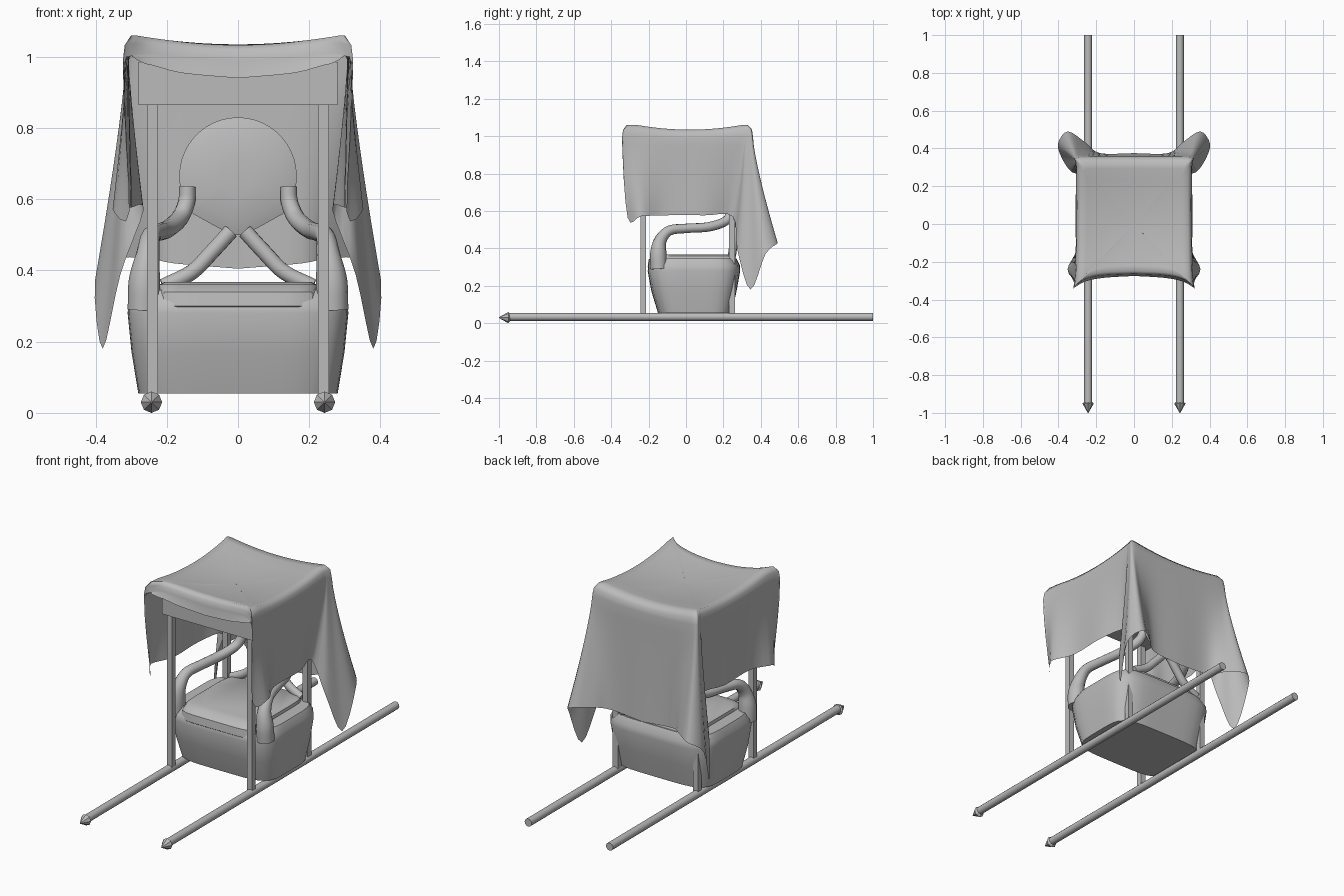
import bpy, bmesh, math
from mathutils import Vector

cube = bpy.data.objects.get("Cube")
if cube:
    bpy.data.objects.remove(cube)

grey = bpy.data.materials.new("plain_grey")
grey.use_nodes = True
grey.diffuse_color = (0.5, 0.5, 0.5, 1)
grey.node_tree.nodes["Principled BSDF"].inputs["Base Color"].default_value = (0.5, 0.5, 0.5, 1)


def finish(name, bm, angle=40):
    """Turn a bmesh into a smooth-shaded object with sharp edges kept."""
    bmesh.ops.recalc_face_normals(bm, faces=bm.faces)
    mesh = bpy.data.meshes.new(name)
    bm.to_mesh(mesh)
    bm.free()
    mesh.materials.append(grey)
    ob = bpy.data.objects.new(name, mesh)
    bpy.context.collection.objects.link(ob)
    bpy.ops.object.select_all(action='DESELECT')
    ob.select_set(True)
    bpy.context.view_layer.objects.active = ob
    bpy.ops.object.shade_smooth_by_angle(angle=math.radians(angle))
    return ob


def loft(name, rings, caps=True, angle=40):
    """Skin a list of closed rings of points."""
    bm = bmesh.new()
    rows = [[bm.verts.new(p) for p in ring] for ring in rings]
    n = len(rows[0])
    for a, b in zip(rows, rows[1:]):
        for i in range(n):
            j = (i + 1) % n
            bm.faces.new((a[i], a[j], b[j], b[i]))
    if caps:
        bm.faces.new(rows[0])
        bm.faces.new(rows[-1])
    return finish(name, bm, angle)


def spline(pts, steps):
    """Smooth curve through points, sampled evenly between them."""
    pts = [Vector(p) for p in pts]
    ext = [2 * pts[0] - pts[1]] + pts + [2 * pts[-1] - pts[-2]]
    out = []
    for i in range(len(pts) - 1):
        a, b, c, d = ext[i:i + 4]
        for k in range(steps):
            t = k / steps
            out.append(0.5 * (2 * b + (c - a) * t + (2 * a - 5 * b + 4 * c - d) * t * t
                              + (3 * b - a - 3 * c + d) * t ** 3))
    return out + [pts[-1]]


def tube(name, path, sides=12, steps=5):
    """Round tube along (x, y, z, radius) points."""
    pts = spline(path, steps)
    rings = []
    for i, p in enumerate(pts):
        d = (pts[min(i + 1, len(pts) - 1)] - pts[max(i - 1, 0)]).to_3d().normalized()
        side = d.cross(Vector((0.8, 0.5, 0.1))).normalized()
        up = d.cross(side)
        rings.append([p.to_3d() + p.w * (side * math.cos(a) + up * math.sin(a))
                      for a in (math.tau * k / sides for k in range(sides))])
    return loft(name, rings)


def box(name, lo, hi):
    bm = bmesh.new()
    bmesh.ops.create_cube(bm, size=1)
    for v in bm.verts:
        v.co = [(l + h) / 2 + c * (h - l) for l, h, c in zip(lo, hi, v.co)]
    return finish(name, bm)


def rounded_ring(hx, y0, y1, z, power=5, n=48):
    """Squarish ring with rounded corners."""
    ring = []
    for k in range(n):
        a = math.tau * k / n
        c, s = math.cos(a), math.sin(a)
        r = (abs(c) ** power + abs(s) ** power) ** (-1 / power)
        ring.append((hx * r * c, (y0 + y1) / 2 + (y1 - y0) / 2 * r * s, z))
    return ring


def y_ring(x, y, z, r, n):
    return [(x + r * math.cos(math.tau * k / n), y, z + r * math.sin(math.tau * k / n))
            for k in range(n)]


# Carrying poles with pointed tips, and the four upright posts
for side, sx in (("right", -1), ("left", 1)):
    x = 0.243 * sx
    loft(side + "_pole", [y_ring(x, y, 0.034, 0.021, 12) for y in (-0.95, 1)])
    loft(side + "_pole_tip", [y_ring(x, y, 0.03, r, 8)
                              for y, r in ((-0.94, 0.018), (-0.95, 0.03), (-1, 0.002))], angle=25)
    x = 0.24 * sx
    for end, y in (("front", -0.228), ("back", 0.246)):
        box(f"{end}_{side}_post", (x - 0.015, y - 0.015, 0.045), (x + 0.015, y + 0.015, 0.88))

# Roof frame under the cloth
box("roof_frame", (-0.28, -0.25, 0.865), (0.28, 0.26, 0.985))

# Seat tub and cushion
loft("seat_tub", [rounded_ring(*r) for r in (
    (0.28, -0.15, 0.245, 0.055), (0.299, -0.185, 0.27, 0.17), (0.31, -0.205, 0.29, 0.28),
    (0.308, -0.2, 0.288, 0.31), (0.29, -0.17, 0.27, 0.345))])
loft("seat_cushion", [rounded_ring(*r, power=8) for r in (
    (0.225, -0.19, 0.26, 0.285), (0.227, -0.205, 0.265, 0.3), (0.227, -0.2, 0.265, 0.34),
    (0.222, -0.17, 0.26, 0.36), (0.205, -0.13, 0.25, 0.368))])

# Arms sweeping up from the tub to the backrest, and the backrest struts
for side, sx in (("right", -1), ("left", 1)):
    tube(side + "_arm", [(sx * x, y, z, r) for x, y, z, r in (
        (0.265, -0.145, 0.29, 0.045), (0.263, -0.148, 0.37, 0.044), (0.254, -0.138, 0.44, 0.034),
        (0.245, -0.09, 0.495, 0.027), (0.225, 0, 0.507, 0.025), (0.2, 0.12, 0.515, 0.025),
        (0.165, 0.21, 0.545, 0.025), (0.145, 0.24, 0.59, 0.024), (0.142, 0.245, 0.635, 0.023))])
    tube(side + "_back_strut", [(sx * x, y, z, 0.022) for x, y, z in (
        (0.02, 0.262, 0.51), (0.075, 0.255, 0.45), (0.13, 0.25, 0.395), (0.21, 0.245, 0.355))])

# Round backrest tapering to a point below
outline = []
for k in range(33):
    a = math.radians(-40 + 260 * k / 32)
    outline.append(Vector((0.165 * math.cos(a), 0, 0.665 + 0.165 * math.sin(a))))
outline += [Vector((-0.02, 0, 0.5)), Vector((0.02, 0, 0.5))]
centre = Vector((0, 0, 0.665))
loft("backrest", [[centre + (p - centre) * s + Vector((0, y, 0)) for p in outline]
                  for s, y in ((0.3, 0.243), (0.8, 0.25), (1, 0.262), (1, 0.28), (0.9, 0.287))])

# Draped cloth: rim point and hem point for each fold of one half, front to back
folds = [
    ((0, -0.268, 0.99), (0, -0.275, 0.94)),
    ((0.16, -0.275, 1.0), (0.16, -0.285, 0.955)),
    ((0.26, -0.295, 1.01), (0.26, -0.305, 0.98)),
    ((0.318, -0.335, 0.995), (0.322, -0.34, 0.97)),
    ((0.32, -0.335, 0.99), (0.305, -0.312, 0.565)),
    ((0.312, -0.26, 1.0), (0.352, -0.24, 0.572)),
    ((0.308, -0.1, 0.99), (0.3, -0.12, 0.577)),
    ((0.306, 0.1, 0.99), (0.3, 0.1, 0.577)),
    ((0.308, 0.29, 1.0), (0.265, 0.25, 0.57)),
    ((0.31, 0.32, 1.0), (0.33, 0.275, 0.39)),
    ((0.314, 0.34, 1.0), (0.38, 0.345, 0.18)),
    ((0.314, 0.35, 1.0), (0.402, 0.425, 0.37)),
    ((0.305, 0.355, 1.0), (0.35, 0.49, 0.43)),
    ((0.28, 0.358, 1.0), (0.255, 0.43, 0.435)),
    ((0.17, 0.358, 0.99), (0.18, 0.375, 0.42)),
    ((0, 0.358, 0.985), (0, 0.375, 0.405)),
]


def top_z(x, y):
    """Gently sagging roof surface."""
    u, v = min(abs(x) / 0.285, 1), min(abs(y - 0.02) / 0.28, 1)
    return 1.01 + 0.025 * (u * u + v * v)


half = list(zip(spline([f[0] for f in folds], 4), spline([f[1] for f in folds], 4)))
mirror = Vector((-1, 1, 1))
loop = half + [(a * mirror, b * mirror) for a, b in half[-2:0:-1]]
rings = []
for s in (0.05, 0.35, 0.65, 0.82, 0.93):
    rings.append([(r.x * s, r.y * s, top_z(r.x * s, r.y * s)) for r, h in loop])
rings.append([(r.x * 0.985, r.y * 0.985, top_z(r.x, r.y) * 0.6 + r.z * 0.4) for r, h in loop])
for k in range(11):
    t = k / 10
    e = t ** 1.25
    rings.append([(r.x + (h.x - r.x) * e, r.y + (h.y - r.y) * e, r.z + (h.z - r.z) * t)
                  for r, h in loop])
cloth = loft("draped_cloth", rings, caps=False, angle=80)
bm = bmesh.new()
bm.from_mesh(cloth.data)
bmesh.ops.holes_fill(bm, edges=[e for e in bm.edges if e.is_boundary
                                and e.verts[0].co.xy.length < 0.05])
bmesh.ops.recalc_face_normals(bm, faces=bm.faces)
bm.to_mesh(cloth.data)
bm.free()
